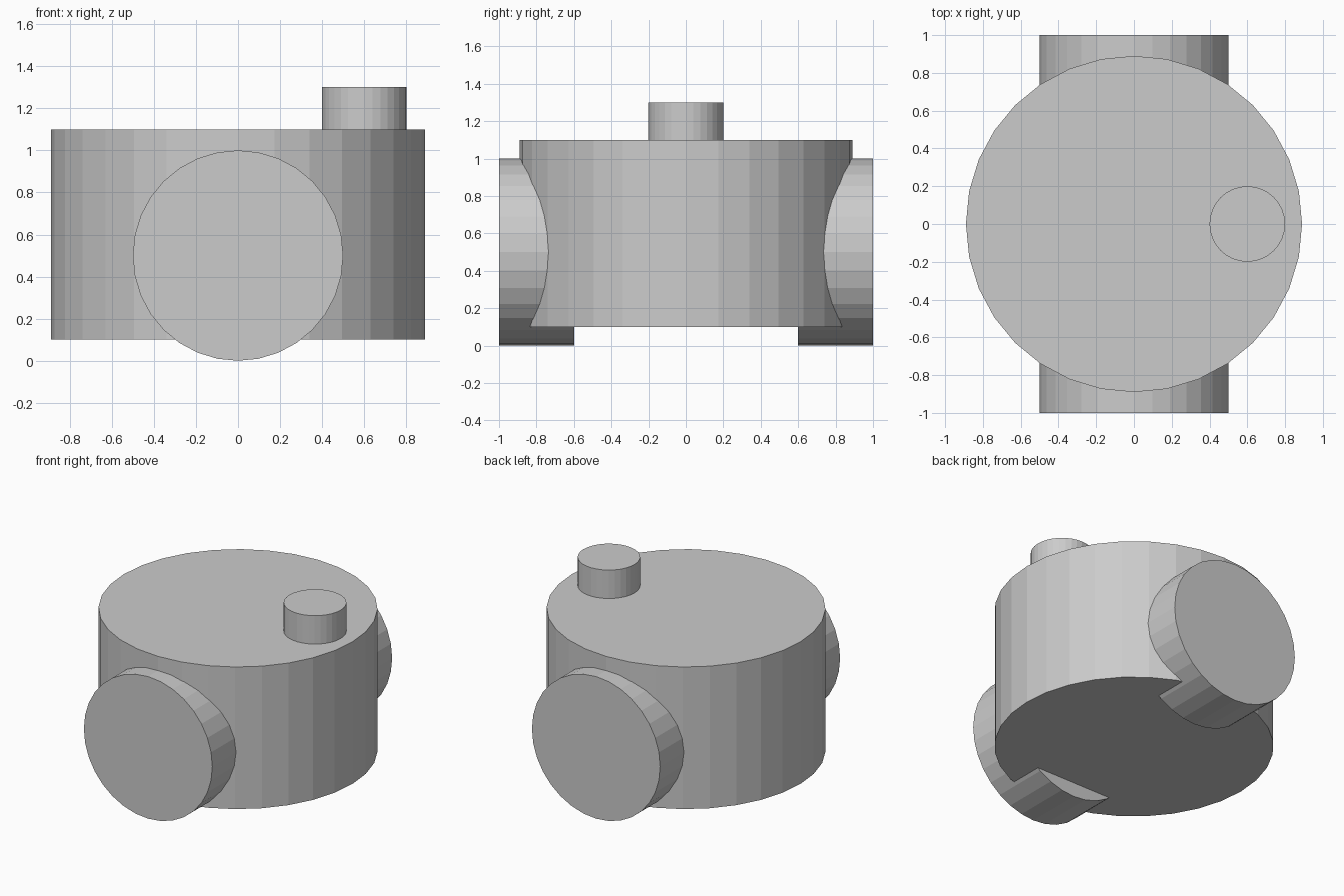
import bpy
import math

if "Cube" in bpy.data.objects:
    bpy.data.objects.remove(bpy.data.objects["Cube"])


def cylinder(name, radius, depth, location, rotation=(0, 0, 0)):
    bpy.ops.mesh.primitive_cylinder_add(
        vertices=32, radius=radius, depth=depth, location=location, rotation=rotation)
    obj = bpy.context.object
    obj.name = name
    return obj


# Drum body
cylinder("body", 0.89, 1.0, (0, 0, 0.6))

# Small off-centre knob on the top
cylinder("top_knob", 0.2, 0.2, (0.6, 0, 1.2))

# Wheels, partly sunk into the body front and back
for name, side in (("front_wheel", -1), ("back_wheel", 1)):
    cylinder(name, 0.5, 0.4, (0, side * 0.8, 0.5), (math.pi / 2, 0, 0))
